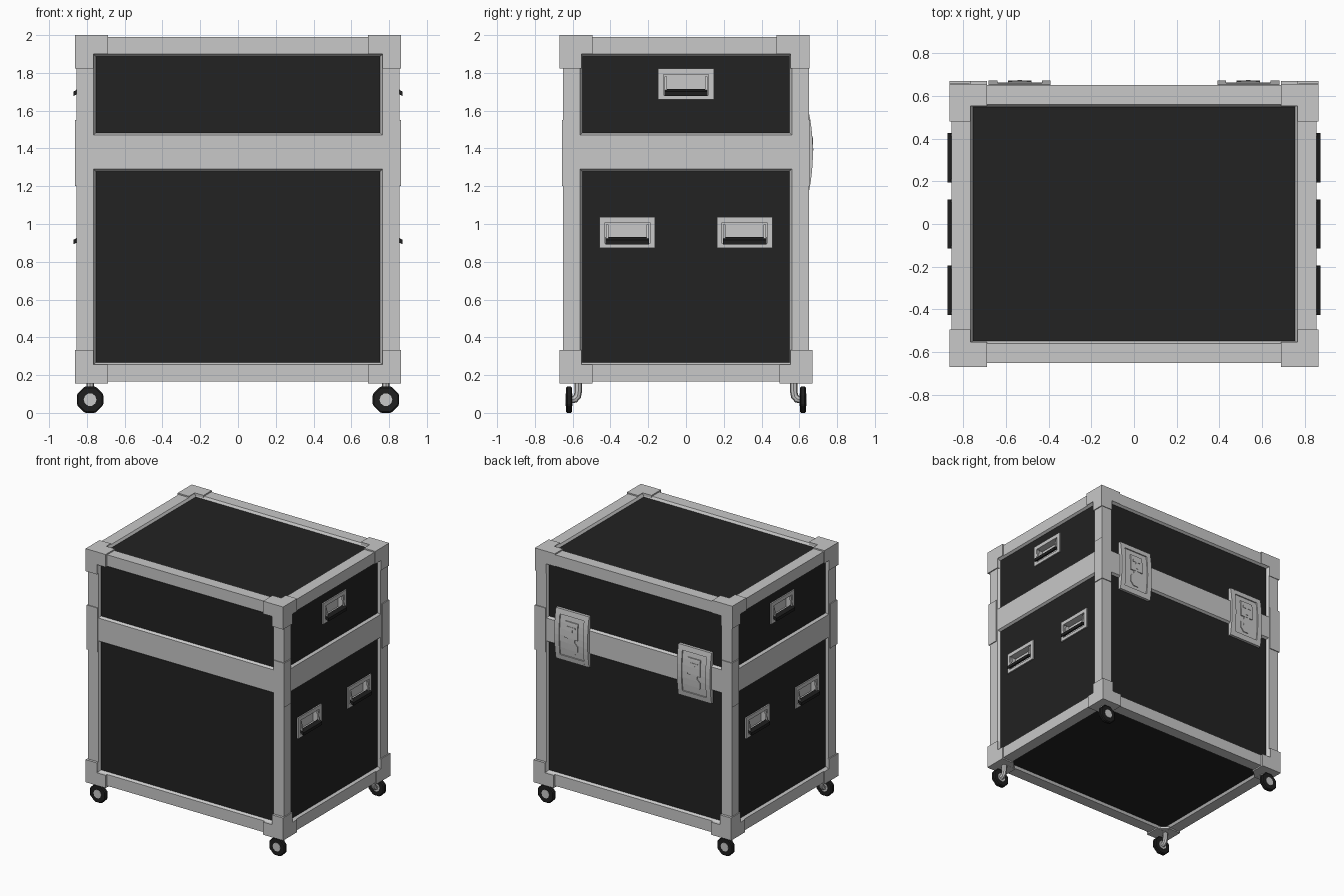
import bpy, bmesh, math
from mathutils import Matrix, Vector

if "Cube" in bpy.data.objects:
    bpy.data.objects.remove(bpy.data.objects["Cube"])


def material(name, v):
    m = bpy.data.materials.new(name)
    m.diffuse_color = (v, v, v, 1)
    m.use_nodes = True
    m.node_tree.nodes["Principled BSDF"].inputs["Base Color"].default_value = m.diffuse_color
    return m


METAL = material("light_grey_metal", 0.58)
PANEL = material("black_panel", 0.016)
RUBBER = material("black_rubber", 0.013)


def finish(bm, name, *mats):
    bmesh.ops.recalc_face_normals(bm, faces=bm.faces)
    me = bpy.data.meshes.new(name)
    bm.to_mesh(me)
    bm.free()
    ob = bpy.data.objects.new(name, me)
    bpy.context.collection.objects.link(ob)
    for m in mats:
        me.materials.append(m)
    return ob


def add_box(bm, a, b):
    a, b = Vector(a), Vector(b)
    size = Vector([abs(v) for v in b - a])
    mat = Matrix.Translation((a + b) / 2) @ Matrix.Diagonal((*size, 1))
    return bmesh.ops.create_cube(bm, size=1, matrix=mat)["verts"]


def add_disc(bm, x, y0, y1, z, r, seg, r2=None):
    # prism with its axis along y
    mat = (Matrix.Translation((x, (y0 + y1) / 2, z)) @ Matrix.Rotation(math.pi / 2, 4, 'X')
           @ Matrix.Rotation(math.pi / seg, 4, 'Z'))
    bmesh.ops.create_cone(bm, cap_ends=True, segments=seg, radius1=r, radius2=r2 or r,
                          depth=abs(y1 - y0), matrix=mat)


X, Y, SEAM = 0.855, 0.65, 1.38
INSET, PX = 0.09, 0.837          # frame width, panel plane of the sides
HANDLES = [(0, 1.74), (-0.31, 0.955), (0.31, 0.955)]


# case shells: metal frame with sunken black panels
def shell(name, z0, z1, inner, handles):
    bm = bmesh.new()
    add_box(bm, (-X, -Y, z0), (X, Y, z1))
    bm.normal_update()
    outer = [f for f in bm.faces if f.normal.z * inner < 0.5]
    bmesh.ops.inset_individual(bm, faces=outer, thickness=INSET, use_even_offset=True)
    bmesh.ops.inset_individual(bm, faces=outer, thickness=0.012, depth=-0.018,
                               use_even_offset=True)
    for f in outer:
        f.material_index = 1
    ob = finish(bm, name, METAL, PANEL)
    # pockets for the recessed handles
    bm = bmesh.new()
    for s in (-1, 1):
        for y, z in handles:
            add_box(bm, (s * 0.79, y - 0.12, z - 0.058), (s * 0.95, y + 0.12, z + 0.052))
    cutter = finish(bm, "pocket_cutter", METAL)
    cutter.hide_render = True
    mod = ob.modifiers.new("pockets", 'BOOLEAN')
    mod.object, mod.operation, mod.solver = cutter, 'DIFFERENCE', 'EXACT'
    bpy.context.view_layer.objects.active = ob
    bpy.ops.object.modifier_apply(modifier=mod.name)
    bpy.data.objects.remove(cutter)


shell("case_base", 0.165, SEAM, 1, HANDLES[1:])
shell("case_lid", SEAM, 1.99, -1, HANDLES[:1])

# handle rims, arms and grips on both sides
for s in (-1, 1):
    side = "right" if s > 0 else "left"
    for i, (y, z) in enumerate(HANDLES):
        bm = bmesh.new()
        x0, x1 = s * (PX - 0.004), s * (PX + 0.01)
        add_box(bm, (x0, y - 0.147, z - 0.082), (x1, y + 0.147, z - 0.058))
        add_box(bm, (x0, y - 0.147, z + 0.052), (x1, y + 0.147, z + 0.082))
        for t in (-1, 1):
            add_box(bm, (x0, y + t * 0.12, z - 0.058), (x1, y + t * 0.147, z + 0.052))
            # leaning arm, its lower end swings outward
            for v in add_box(bm, (s * 0.832, y + t * 0.1, z - 0.045),
                             (s * 0.845, y + t * 0.113, z + 0.042)):
                if v.co.z < z:
                    v.co.x += s * 0.014
        finish(bm, f"{side}_handle_frame_{i}", METAL)
        bm = bmesh.new()
        for v in add_box(bm, (s * 0.842, y - 0.115, z - 0.06), (s * 0.872, y + 0.115, z - 0.036)):
            v.co.z += 0.012 if abs(v.co.x) < 0.85 else -0.003
        finish(bm, f"{side}_handle_grip_{i}", RUBBER)


# corner caps with three arms each
def corner(name, sx, sy, yo, zo, up):
    bm = bmesh.new()
    o, d = Vector((sx * 0.863, sy * yo, zo)), Vector((-sx, -sy, -up))
    w = Vector((0.098, 0.098 + yo - Y, 0.1))
    at = lambda *p: o + Vector([p[i] * d[i] for i in range(3)])
    add_box(bm, at(0, 0, 0), at(*w))
    add_box(bm, at(w.x, 0, 0), at(0.175, w.y, w.z))
    add_box(bm, at(0, w.y, 0), at(w.x, 0.175, w.z))
    add_box(bm, at(0, 0, w.z), at(w.x, w.y, 0.178))
    finish(bm, name, METAL)


for sx in (-1, 1):
    for sy in (-1, 1):
        tag = ("right" if sx > 0 else "left") + ("_back" if sy > 0 else "_front")
        corner(f"{tag}_top_corner", sx, sy, 0.655 if sy > 0 else 0.67, 2.0, 1)
        corner(f"{tag}_bottom_corner", sx, sy, 0.67, 0.155, -1)

        # upright edge bracket across the seam
        bm = bmesh.new()
        add_box(bm, (sx * 0.77, sy * 0.57, 1.2), (sx * 0.862, sy * 0.657, 1.55))
        finish(bm, f"{tag}_edge_bracket", METAL)

        # caster mounting plate
        bm = bmesh.new()
        pts = [(0.86, 0.667), (0.69, 0.667), (0.69, 0.56), (0.755, 0.495), (0.86, 0.495)]
        face = bm.faces.new([bm.verts.new((sx * x, sy * y, 0.156)) for x, y in pts])
        ext = bmesh.ops.extrude_face_region(bm, geom=[face])["geom"]
        for v in ext:
            if isinstance(v, bmesh.types.BMVert):
                v.co.z = 0.172
        finish(bm, f"{tag}_caster_plate", METAL)

        # bent caster stem
        cu = bpy.data.curves.new(f"{tag}_caster_stem", 'CURVE')
        cu.dimensions, cu.bevel_depth, cu.bevel_resolution = '3D', 0.02, 2
        cu.use_fill_caps = True
        sp = cu.splines.new('POLY')
        path = [(0.57, 0.165), (0.57, 0.115), (0.575, 0.088), (0.588, 0.073), (0.612, 0.07)]
        sp.points.add(len(path) - 1)
        for p, (y, z) in zip(sp.points, path):
            p.co = (sx * 0.783, sy * y, z, 1)
        cu.materials.append(METAL)
        stem = bpy.data.objects.new(cu.name, cu)
        bpy.context.collection.objects.link(stem)
        bpy.ops.object.select_all(action='DESELECT')
        stem.select_set(True)
        bpy.context.view_layer.objects.active = stem
        bpy.ops.object.convert(target='MESH')
        bpy.ops.object.shade_smooth_by_angle(angle=math.radians(40))

        # wheel and hub
        bm = bmesh.new()
        add_disc(bm, sx * 0.783, sy * 0.603, sy * 0.635, 0.07, 0.07 / math.cos(math.pi / 8), 8)
        wheel = finish(bm, f"{tag}_wheel", RUBBER)
        bev = wheel.modifiers.new("edge", 'BEVEL')
        bev.width, bev.segments = 0.007, 1
        bm = bmesh.new()
        add_disc(bm, sx * 0.783, sy * 0.6, sy * 0.638, 0.07, 0.034, 10)
        finish(bm, f"{tag}_wheel_hub", METAL)

# bowed latches on the back
for s in (-1, 1):
    c, bm = s * 0.535, bmesh.new()
    blk = lambda x0, x1, z0, z1, y: add_box(bm, (c + x0, 0.628, z0), (c + x1, y, z1))
    blk(-0.145, 0.145, 1.18, 1.58, 0.644)
    for t in (-1, 1):
        blk(t * 0.105, t * 0.145, 1.18, 1.58, 0.653)
        blk(-0.105, 0.105, SEAM + t * 0.16, SEAM + t * 0.2, 0.653)
    blk(-0.055, 0.055, 1.37, 1.5, 0.652)
    blk(-0.028, 0.028, 1.3, 1.37, 0.65)
    blk(-0.035, 0.035, 1.445, 1.465, 0.655)
    blk(-0.01, 0.01, 1.39, 1.445, 0.655)
    add_disc(bm, c, 0.63, 0.65, 1.3, 0.058, 8)
    for i in range(1, 8):
        bmesh.ops.bisect_plane(bm, geom=bm.verts[:] + bm.edges[:] + bm.faces[:],
                               plane_co=(0, 0, 1.18 + 0.05 * i), plane_no=(0, 0, 1))
    for v in bm.verts:
        if v.co.y > 0.64:
            v.co.y += 0.019 * (1 - ((v.co.z - SEAM) / 0.2) ** 2)
    finish(bm, "right_latch" if s > 0 else "left_latch", METAL)
